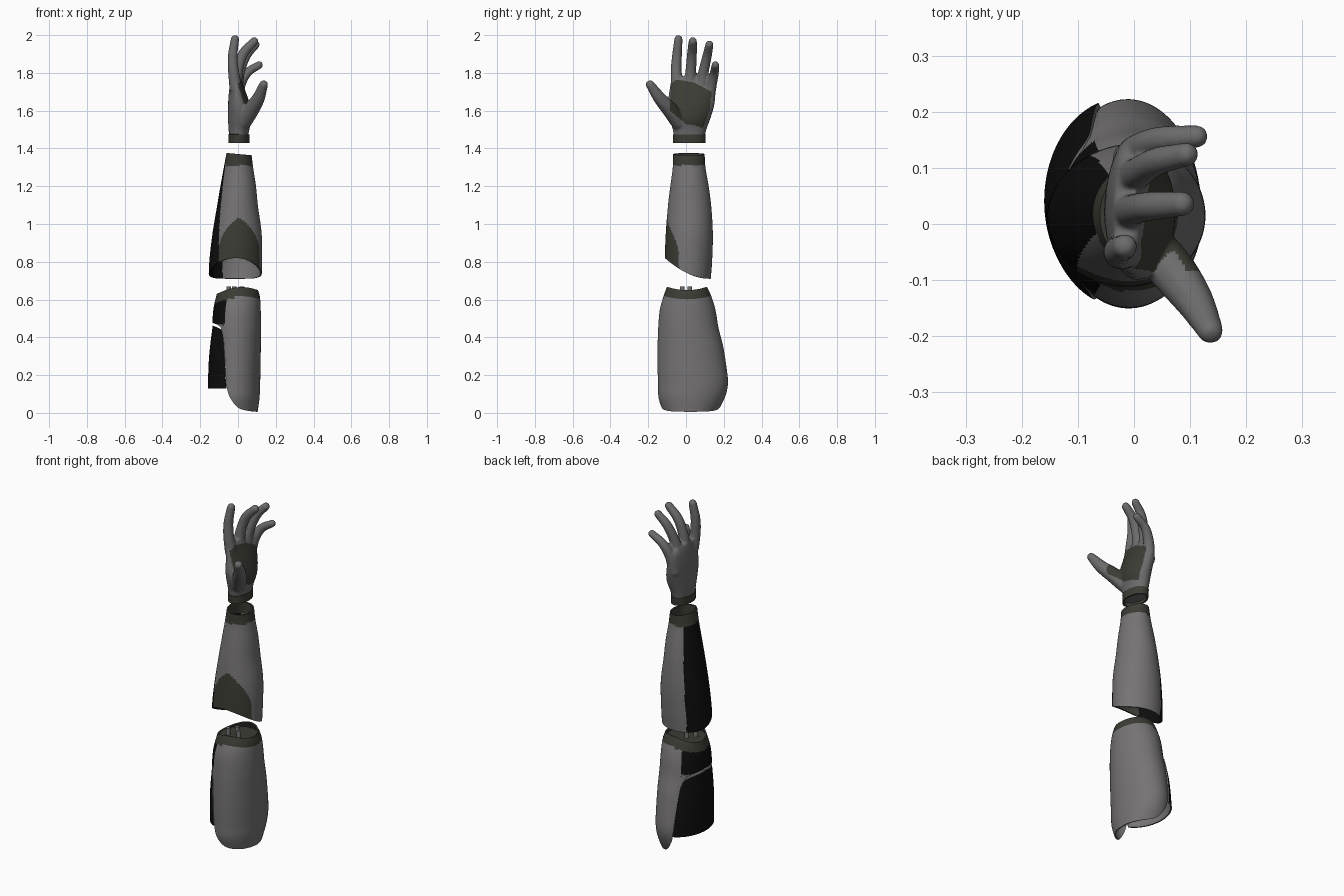
import bpy, bmesh, math
from mathutils import Vector

cube = bpy.data.objects.get("Cube")
if cube:
    bpy.data.objects.remove(cube)


def material(name, color):
    m = bpy.data.materials.new(name)
    m.use_nodes = True
    m.diffuse_color = (*color, 1)
    m.node_tree.nodes["Principled BSDF"].inputs["Base Color"].default_value = (*color, 1)
    return m


GREY = material("shell grey", (0.18, 0.172, 0.175))
OLIVE = material("dark olive", (0.045, 0.045, 0.035))
BLACK = material("black", (0.004, 0.004, 0.004))
HAND = material("hand grey", (0.15, 0.15, 0.15))


def add(name, bm, mats):
    me = bpy.data.meshes.new(name)
    bm.to_mesh(me)
    bm.free()
    ob = bpy.data.objects.new(name, me)
    bpy.context.collection.objects.link(ob)
    for m in mats:
        me.materials.append(m)
    return ob


def finish(ob, angle=40):
    """Apply the modifiers and shade smooth with sharp edges kept."""
    bpy.ops.object.select_all(action='DESELECT')
    ob.select_set(True)
    bpy.context.view_layer.objects.active = ob
    bpy.ops.object.convert(target='MESH')
    bpy.ops.object.shade_smooth_by_angle(angle=math.radians(angle))


def curve(rows, t):
    """Smooth interpolation through rows of (key, values...)."""
    t = min(max(t, rows[0][0]), rows[-1][0])
    i = next(k for k in range(len(rows) - 1) if t <= rows[k + 1][0])
    a, b = rows[i], rows[i + 1]
    p, q = rows[max(i - 1, 0)], rows[min(i + 2, len(rows) - 1)]
    h = b[0] - a[0]
    u = (t - a[0]) / h
    out = []
    for k in range(1, len(a)):
        m0 = (b[k] - p[k]) / (b[0] - p[0]) * h
        m1 = (q[k] - a[k]) / (q[0] - a[0]) * h
        out.append((2*u**3 - 3*u**2 + 1) * a[k] + (u**3 - 2*u**2 + u) * m0
                   + (3*u**2 - 2*u**3) * b[k] + (u**3 - u**2) * m1)
    return out


def on_section(rows, deg, z):
    x0, x1, y0, y1 = curve(rows, z)
    c, s = math.cos(math.radians(deg)), math.sin(math.radians(deg))
    return Vector(((x0 + x1) / 2 + (x1 - x0) / 2 * c, (y0 + y1) / 2 + (y1 - y0) / 2 * s, z))


def shell(name, rows, low, high, mats, rule, arc=(0, 360), cols=160, steps=40,
          thick=0.008, inner=0):
    """Sleeve or curved plate whose lower and upper rims depend on the angle."""
    bm = bmesh.new()
    closed = arc[1] - arc[0] == 360
    grid = []
    for i in range(cols if closed else cols + 1):
        d = arc[0] + (arc[1] - arc[0]) * i / cols
        lo, hi = low(d), high(d)
        grid.append([bm.verts.new(on_section(rows, d, lo + (hi - lo) * j / steps))
                     for j in range(steps + 1)])
    for i in range(cols):
        a, b = grid[i], grid[(i + 1) % len(grid)]
        d = arc[0] + (arc[1] - arc[0]) * (i + 0.5) / cols
        for j in range(steps):
            f = bm.faces.new((a[j], b[j], b[j + 1], a[j + 1]))
            f.material_index = rule(d, f.calc_center_median())
    ob = add(name, bm, mats)
    mod = ob.modifiers.new("wall", 'SOLIDIFY')
    mod.thickness, mod.offset = thick, -1
    mod.material_offset = mod.material_offset_rim = inner
    finish(ob)
    return ob


# Upper arm sleeve, cut away on the outer side: (z, x0, x1, y0, y1)
UPPER = [(0, -.14, .103, -.12, .165), (.08, -.14, .114, -.145, .205),
         (.15, -.14, .117, -.148, .222), (.23, -.14, .119, -.15, .216),
         (.36, -.138, .121, -.15, .195), (.45, -.137, .122, -.147, .172),
         (.55, -.13, .12, -.138, .155), (.62, -.115, .115, -.118, .133),
         (.67, -.10, .098, -.10, .11)]
CUT = [(0, .48), (45, .46), (55, .42), (62, .30), (67, .15), (80, .07), (105, .02), (180, .004)]


def cut(d):
    return curve(CUT, abs(d - 180))[0]


def upper_top(d):
    c = math.cos(math.radians(d))
    return .665 - .025 * c * c + .01 * c


def upper_rule(d, p):
    if p.z > upper_top(d) - .052:
        return 1
    return 2 if abs(d - 180) < 60 and p.z > .47 - .0 * d else 0


shell("upper_arm_sleeve", UPPER, cut, upper_top, [GREY, OLIVE, BLACK], upper_rule)

# Separate outer plate filling the cutaway
PLATE = [(.13, -.16, .12, -.143, .225), (.30, -.153, .12, -.15, .208), (.48, -.132, .12, -.147, .17)]
shell("upper_arm_plate", PLATE, lambda d: .13,
      lambda d: max(.15, cut(180 + abs(d - 180) * 0.94) - .018),
      [BLACK, GREY], lambda d, p: 0, arc=(108, 250), cols=70, inner=1)

# Recessed elbow cap with small connector studs
bm = bmesh.new()
bm.faces.new([bm.verts.new(on_section(UPPER, d, .625) * 0.97 + Vector((0, 0, .019)))
              for d in range(0, 360, 6)])
cap = add("elbow_cap", bm, [OLIVE])
bm = bmesh.new()
for x, y in ((-.05, -.02), (-.02, .02), (.02, -.02)):
    r = bmesh.ops.create_cone(bm, cap_ends=True, segments=12, radius1=.012, radius2=.012, depth=.04)
    bmesh.ops.translate(bm, verts=r["verts"], vec=(x, y, .648))
finish(add("elbow_studs", bm, [GREY]))

# Forearm sleeve with olive cuff, front patch and black outer panel
FORE = [(.70, -.156, .125, -.108, .13), (.80, -.152, .127, -.112, .138),
        (.95, -.135, .125, -.107, .142), (1.1, -.11, .105, -.095, .133),
        (1.2, -.093, .095, -.083, .12), (1.3, -.075, .08, -.07, .103),
        (1.38, -.06, .07, -.068, .098)]


def fore_rule(d, p):
    if p.z > 1.31:
        return 1
    t = (p.z - .8) / .5
    if 121 + 6 * t < d < 231 - 27 * t:
        return 2
    u = (p.z - .8) / .235
    return 1 if d > 180 and u < 1 and abs(p.x - .005) < .11 * (1 - max(u, 0) ** 3) else 0


shell("forearm_sleeve", FORE,
      lambda d: .71 + .11 * ((1 - math.sin(math.radians(d))) / 2) ** 2,
      lambda d: 1.37 - .006 * math.cos(math.radians(d)),
      [GREY, OLIVE, BLACK], fore_rule, steps=60)

# Wrist cuff
WRIST = [(1.43, -.05, .06, -.068, .102), (1.48, -.052, .06, -.07, .105)]
shell("wrist_cuff", WRIST, lambda d: 1.43, lambda d: 1.475, [OLIVE], lambda d, p: 0,
      cols=64, steps=4)

# Hand: lofted palm merged with ball-chain fingers
PALM = [(1.45, -.046, .052, -.064, .096), (1.5, -.05, .06, -.07, .108),
        (1.56, -.053, .074, -.09, .13), (1.62, -.053, .066, -.10, .148),
        (1.68, -.05, .048, -.092, .155), (1.74, -.043, .026, -.083, .145),
        (1.78, -.036, .01, -.07, .105)]
bm = bmesh.new()
rings = [[bm.verts.new(on_section(PALM, d, 1.45 + .33 * j / 20)) for d in range(0, 360, 9)]
         for j in range(21)]
for a, b in zip(rings, rings[1:]):
    for i in range(len(a)):
        k = (i + 1) % len(a)
        bm.faces.new((a[i], a[k], b[k], b[i]))
bm.faces.new(rings[0][::-1])
bm.faces.new(rings[-1])

# Finger paths: (t, x, y, z, radius)
FINGERS = {
    "index": [(0, -.012, -.046, 1.72, .034), (1, -.024, -.052, 1.81, .029),
              (2, -.028, -.048, 1.89, .026), (3, -.016, -.04, 1.978, .022)],
    "middle": [(0, -.012, .02, 1.72, .034), (1, .0, .026, 1.82, .028),
               (2, .03, .032, 1.905, .026), (3, .086, .036, 1.967, .022)],
    "ring": [(0, -.008, .078, 1.70, .034), (1, .008, .092, 1.80, .028),
             (2, .042, .112, 1.89, .025), (3, .094, .124, 1.95, .021)],
    "little": [(0, -.005, .115, 1.64, .034), (1, .01, .133, 1.73, .029),
               (2, .048, .15, 1.80, .024), (3, .112, .156, 1.842, .02)],
    "thumb": [(0, .03, -.04, 1.54, .042), (1, .07, -.085, 1.605, .042),
              (2, .108, -.138, 1.665, .034), (3, .136, -.19, 1.738, .023)],
}
for path in FINGERS.values():
    for i in range(46):
        x, y, z, r = curve(path, i / 15)
        balls = bmesh.ops.create_icosphere(bm, subdivisions=2, radius=r + .001)["verts"]
        bmesh.ops.translate(bm, verts=balls, vec=(x, y, z))
hand = add("hand", bm, [HAND, OLIVE])
mod = hand.modifiers.new("merge", 'REMESH')
mod.mode, mod.voxel_size = 'VOXEL', .0055
mod = hand.modifiers.new("soften", 'SMOOTH')
mod.factor, mod.iterations = .5, 7
finish(hand, 80)

# Painted palm patch, counter-clockwise outline in (y, z)
PATCH = [(-.085, 1.60), (0, 1.53), (.09, 1.51), (.125, 1.60), (.135, 1.70),
         (.04, 1.75), (-.05, 1.765), (-.08, 1.74)]
for f in hand.data.polygons:
    y, z = f.center.y, f.center.z
    inside = all((b[0] - a[0]) * (z - a[1]) > (b[1] - a[1]) * (y - a[0])
                 for a, b in zip(PATCH, PATCH[1:] + PATCH[:1]))
    f.material_index = 1 if inside and f.normal.x > .1 else 0
